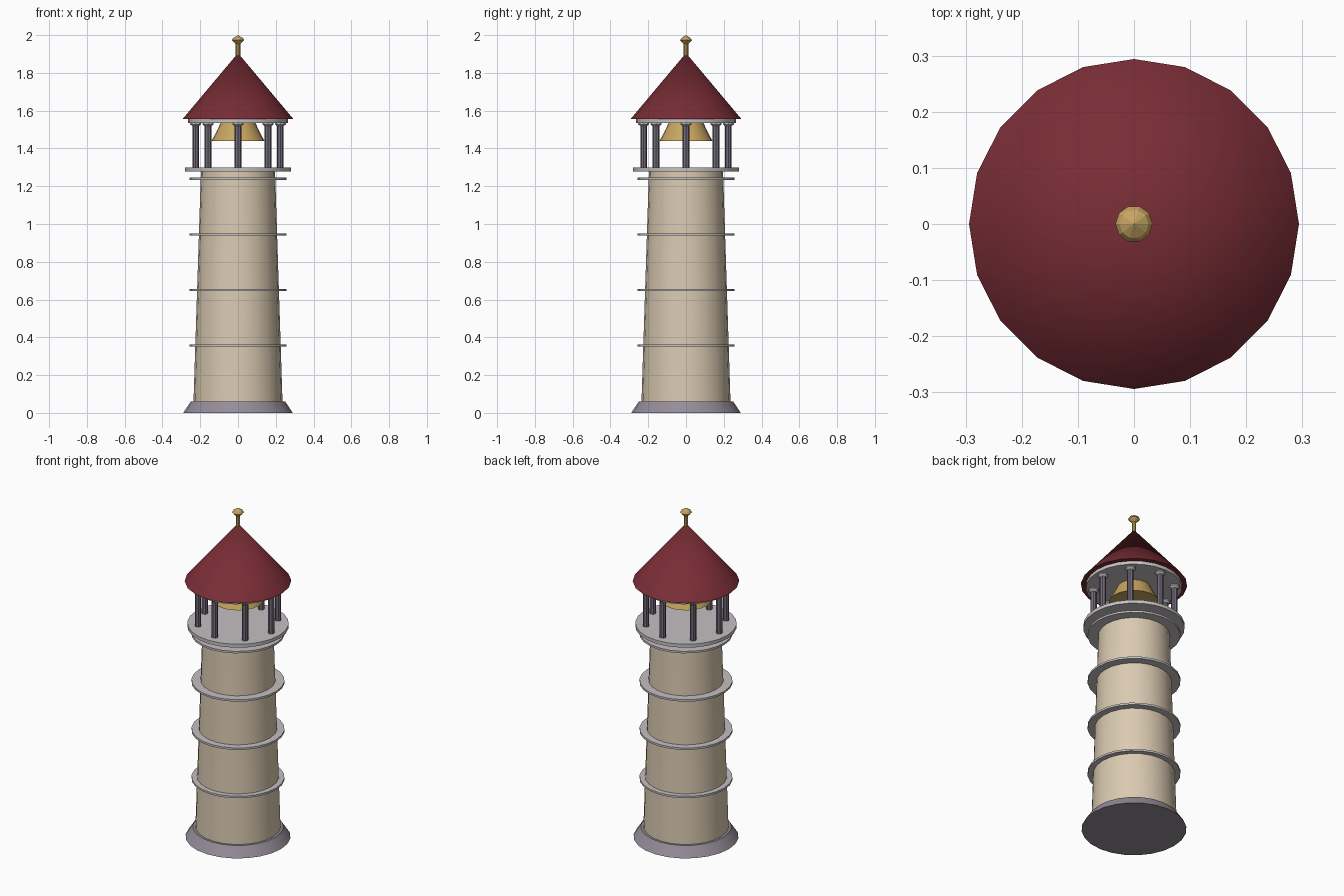
import bpy, math
from math import cos, sin, pi

if "Cube" in bpy.data.objects:
    bpy.data.objects.remove(bpy.data.objects["Cube"])


def material(name, rgb):
    m = bpy.data.materials.new(name)
    m.diffuse_color = (*rgb, 1)
    m.use_nodes = True
    m.node_tree.nodes["Principled BSDF"].inputs["Base Color"].default_value = m.diffuse_color
    return m


RED = material("roof_red", (0.19, 0.026, 0.036))
CREAM = material("wall_cream", (0.70, 0.59, 0.44))
PALE = material("pale_grey", (0.56, 0.53, 0.54))
PLINTH = material("plinth_grey", (0.30, 0.265, 0.32))
IRON = material("column_grey", (0.17, 0.15, 0.195))
GOLD = material("gold", (0.57, 0.38, 0.12))


def lathe(name, profile, sides, mat, at=(0, 0), smooth=40):
    """Spin a (radius, height) profile from bottom to top, with capped ends."""
    verts, faces, rings = [], [], []
    for r, z in profile:
        n = 1 if r == 0 else sides
        rings.append(list(range(len(verts), len(verts) + n)))
        verts += [(at[0] + r * cos(2 * pi * i / sides),
                   at[1] + r * sin(2 * pi * i / sides), z) for i in range(n)]
    for a, b in zip(rings, rings[1:]):
        for i in range(sides):
            j = (i + 1) % sides
            if len(b) == 1:
                faces.append((a[i], a[j], b[0]))
            elif len(a) == 1:
                faces.append((a[0], b[j], b[i]))
            else:
                faces.append((a[i], a[j], b[j], b[i]))
    if len(rings[0]) > 1:
        faces.append(rings[0][::-1])
    if len(rings[-1]) > 1:
        faces.append(rings[-1])
    mesh = bpy.data.meshes.new(name)
    mesh.from_pydata(verts, [], faces)
    mesh.materials.append(mat)
    ob = bpy.data.objects.new(name, mesh)
    bpy.context.collection.objects.link(ob)
    if smooth:
        bpy.ops.object.select_all(action='DESELECT')
        ob.select_set(True)
        bpy.context.view_layer.objects.active = ob
        bpy.ops.object.shade_smooth_by_angle(angle=math.radians(smooth))
    return ob


# Tapered tower on a flared plinth
lathe("plinth", [(0.29, 0), (0.25, 0.06)], 24, PLINTH)
lathe("tower_wall", [(0.236, 0.05), (0.196, 1.285)], 24, CREAM)

# Thin string courses around the wall
for k, z in enumerate((0.357, 0.651, 0.945, 1.239)):
    lathe(f"band_{k + 1}", [(0.257, z - 0.006), (0.257, z + 0.006)], 24, PALE)

# Belfry floor and ceiling plate
lathe("belfry_floor", [(0.28, 1.278), (0.28, 1.299)], 24, PALE)
lathe("belfry_ceiling", [(0.265, 1.535), (0.265, 1.556)], 24, PALE)

# Ring of eight columns with small capitals
for k in range(8):
    a = k * pi / 4
    p = (0.224 * cos(a), 0.224 * sin(a))
    lathe(f"column_{k + 1}", [(0.018, 1.297), (0.018, 1.525)], 8, IRON, p, 0)
    lathe(f"capital_{k + 1}", [(0.018, 1.518), (0.029, 1.528), (0.029, 1.537)],
          8, PALE, p, 0)

# Bell
lathe("bell", [(0.14, 1.44), (0.116, 1.485), (0.09, 1.54)], 20, GOLD)

# Conical roof and finial
lathe("roof", [(0.294, 1.555), (0, 1.905)], 20, RED)
lathe("finial_stem", [(0.012, 1.885), (0.012, 1.965)], 8, GOLD, smooth=0)
lathe("finial_knob", [(0.012, 1.952), (0.033, 1.973), (0.026, 1.984), (0, 2.0)],
      10, GOLD, smooth=0)
